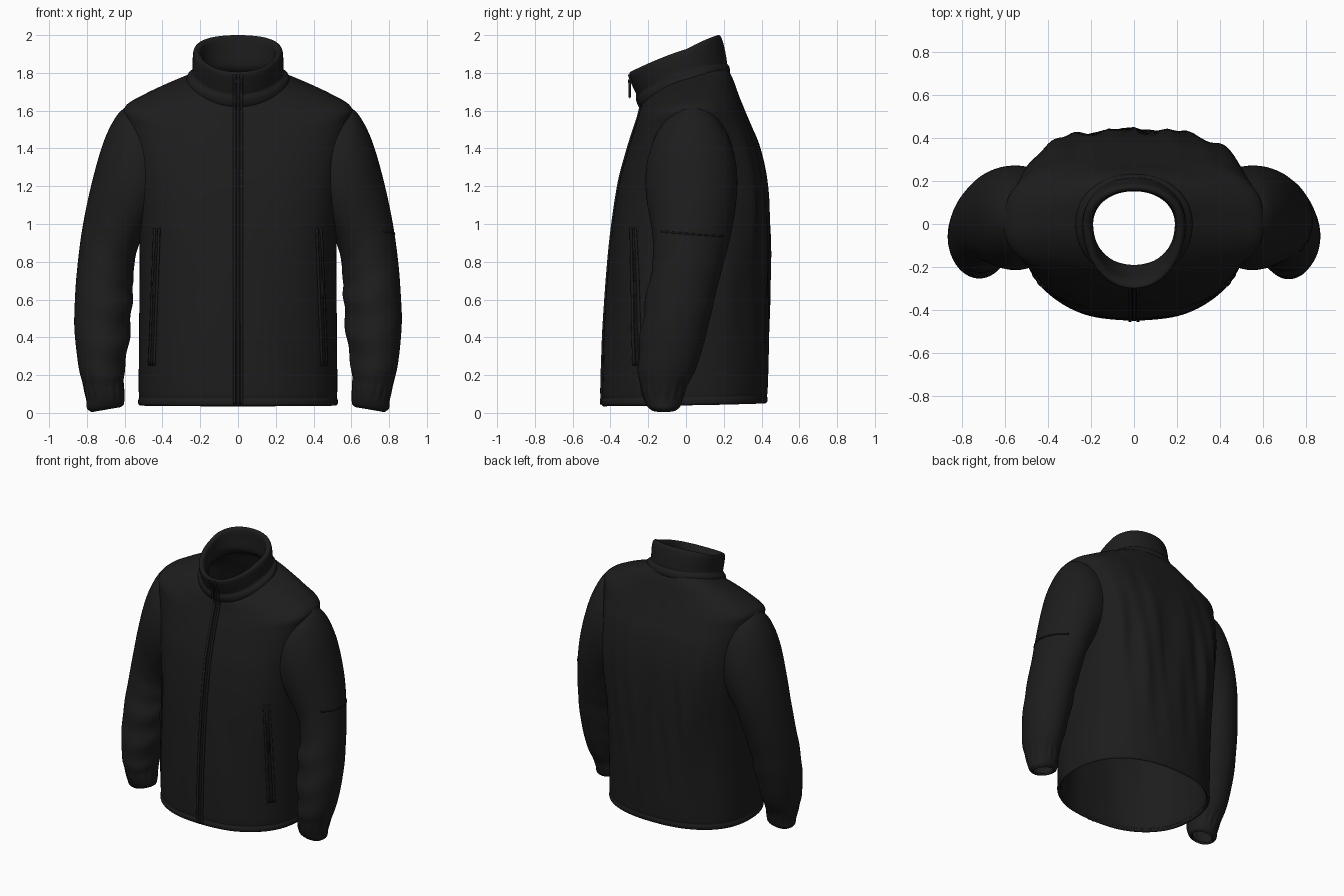
import bpy, bmesh, math
from mathutils import Vector
from mathutils.bvhtree import BVHTree

if "Cube" in bpy.data.objects:
    bpy.data.objects.remove(bpy.data.objects["Cube"])


def material(name, v):
    m = bpy.data.materials.new(name)
    m.diffuse_color = (v, v, v * 1.02, 1)
    m.use_nodes = True
    m.node_tree.nodes["Principled BSDF"].inputs["Base Color"].default_value = m.diffuse_color
    return m


FABRIC = material("black fleece", 0.012)
TRIM = material("dark trim", 0.007)


def spline(keys, steps):
    """Smooth Catmull-Rom rows through key rows; yields (progress, row)."""
    rows = []
    last = len(keys) - 1
    for i in range(last):
        p = [keys[max(0, min(last, i + d))] for d in (-1, 0, 1, 2)]
        for s in range(steps + (i == last - 1)):
            t = s / steps
            rows.append(((i + t) / last, [
                0.5 * (2 * b + (c - a) * t + (2 * a - 5 * b + 4 * c - d) * t * t
                       + (3 * b - a - 3 * c + d) * t ** 3)
                for a, b, c, d in zip(*p)]))
    return rows


def add_object(name, bm, mat, thickness=0, angle=40):
    me = bpy.data.meshes.new(name)
    bm.to_mesh(me)
    ob = bpy.data.objects.new(name, me)
    bpy.context.collection.objects.link(ob)
    me.materials.append(mat)
    if thickness:
        mod = ob.modifiers.new("thickness", 'SOLIDIFY')
        mod.thickness = thickness
        mod.offset = -1
    bpy.ops.object.select_all(action='DESELECT')
    ob.select_set(True)
    bpy.context.view_layer.objects.active = ob
    bpy.ops.object.shade_smooth_by_angle(angle=math.radians(angle))
    return ob


def loft(name, rows, point, n, thickness=0, flip=False, hole=lambda p: False):
    bm = bmesh.new()
    rings = [[bm.verts.new(point(t, r, 2 * math.pi * j / n)) for j in range(n)]
             for t, r in rows]
    for a, b in zip(rings, rings[1:]):
        for j in range(n):
            k = (j + 1) % n
            q = [a[j], a[k], b[k], b[j]]
            if not all(hole(v.co) for v in q):
                bm.faces.new(q[::-1] if flip else q)
    bmesh.ops.delete(bm, geom=[v for v in bm.verts if not v.link_faces], context='VERTS')
    bm.normal_update()
    tree = BVHTree.FromBMesh(bm)
    add_object(name, bm, FABRIC, thickness)
    bm.free()
    return tree


def bump(v, centre, width):
    return math.exp(-((v - centre) / width) ** 2)


# Torso and collar rings: side z, half width, front z, front y, back z, back y
def ring_point(r, th, e):
    zs, a, zf, yf, zb, yb = r
    c, s = math.cos(th), math.sin(th)
    x = a * math.copysign(abs(c) ** (2 / e), c)
    sy = abs(s) ** (2 / e)
    y = (yb if s > 0 else -abs(yf)) * sy
    z = zs + (zb - zf) / 2 * s + ((zb + zf) / 2 - zs) * s * s
    return x, y, z


def torso_point(t, r, th):
    # the chest and shoulder blades are squarer than the hem and neck
    e = 2.3 + (0.9 if math.sin(th) > 0 else 0.35) * bump(r[0], 1.15, 0.42)
    x, y, z = ring_point(r, th, e)
    # soft slanting folds on the back, faint ones low on the front
    if y > 0:
        f = bump(z, 0.95, 0.5) * min(1, y / 0.2)
        y += f * (0.009 * math.sin(24 * x + 3 * z) + 0.007 * math.sin(47 * x - 5 * z))
    else:
        f = bump(z, 0.5, 0.45) * min(1, -y / 0.2) * min(1, abs(x) / 0.15)
        y += f * 0.004 * math.sin(20 * abs(x) + 5 * z)
    return x, y, z


def armhole(p):
    return abs(p.x) > 0.4 and ((p.y - .03) / .17) ** 2 + ((p.z - 1.27) / .28) ** 2 < 1


torso_keys = [
    (.04, .520, .035, -.438, .05, .42), (.05, .528, .045, -.448, .06, .43),
    (.068, .528, .063, -.449, .078, .432), (.082, .523, .077, -.443, .092, .428),
    (.10, .525, .095, -.446, .11, .431), (.15, .526, .15, -.446, .16, .433),
    (.28, .525, .28, -.442, .28, .436), (.5, .523, .5, -.432, .5, .439),
    (.9, .522, .9, -.400, .9, .440), (1.2, .540, 1.2, -.358, 1.2, .426),
    (1.4, .568, 1.36, -.318, 1.4, .390), (1.54, .592, 1.46, -.288, 1.52, .345),
    (1.62, .598, 1.52, -.268, 1.60, .312), (1.68, .50, 1.57, -.252, 1.68, .280),
    (1.73, .38, 1.61, -.242, 1.76, .252), (1.77, .26, 1.64, -.232, 1.82, .222)]
torso = loft("jacket_body", spline(torso_keys, 7), torso_point, 128, 0.02, hole=armhole)

# Stand-up collar, rolled over the rim and down the inside
collar_keys = [
    (1.735, .262, 1.61, -.228, 1.79, .228), (1.76, .272, 1.63, -.248, 1.81, .234),
    (1.785, .266, 1.66, -.258, 1.835, .228), (1.80, .246, 1.685, -.255, 1.85, .216),
    (1.815, .240, 1.70, -.262, 1.865, .216), (1.87, .240, 1.75, -.285, 1.93, .204),
    (1.91, .236, 1.79, -.300, 1.985, .188), (1.925, .222, 1.806, -.292, 2.0, .172),
    (1.915, .200, 1.79, -.262, 1.985, .156), (1.86, .194, 1.73, -.228, 1.91, .154),
    (1.80, .192, 1.66, -.192, 1.83, .156), (1.74, .225, 1.62, -.195, 1.79, .20)]
collar = loft("collar", spline(collar_keys, 4),
              lambda t, r, th: ring_point(r, th, 2.1), 96)

# Sleeve rings: inner x, z, outer x, z, front y, back y, wrap toward the torso
sleeve_keys = [
    (.50, .94, .592, 1.622, -.20, .262, .075), (.52, .90, .648, 1.565, -.215, .272, .04),
    (.54, .84, .715, 1.425, -.205, .265, .015), (.55, .77, .783, 1.18, -.18, .24, 0),
    (.555, .69, .833, .92, -.175, .20, 0), (.56, .58, .860, .66, -.21, .155, 0),
    (.575, .40, .866, .45, -.24, .11, 0), (.60, .23, .845, .25, -.255, .055, 0),
    (.605, .14, .818, .14, -.24, .005, 0), (.602, .085, .803, .07, -.225, -.015, 0),
    (.605, .045, .800, .025, -.205, -.03, 0), (.625, .03, .775, .004, -.185, -.05, 0)]


def sleeve(side, name):
    def point(t, r, th):
        xi, zi, xo, zo, yf, yb, wrap = r
        c, s = math.cos(th), math.sin(th)
        # forearm creases, strongest on the inner front, and gathers at the cuff
        crease = bump(t, .52, .16) * (0.55 - 0.45 * c) * (0.6 - 0.4 * s)
        k = 1 + 0.06 * crease * math.sin(62 * t + 2.2 * s + 0.7 * side)
        k += 0.03 * bump(t, .77, .06) * math.sin(15 * th)
        x = (xi + xo) / 2 + c * k * (xo - xi) / 2 - wrap * s * s
        z = (zi + zo) / 2 + c * (zo - zi) / 2
        y = (yf + yb) / 2 + s * k * (yb - yf) / 2
        return side * x, y, z
    return loft(name, spline(sleeve_keys, 9), point, 72, 0.015, flip=side > 0)


left_tree = sleeve(1, "left_sleeve")
sleeve(-1, "right_sleeve")


# Thin strips laid on a surface by casting rays at it
def strip(name, path, width, trees, direction, across, mat=TRIM, lift=0.004):
    d, w = Vector(direction), Vector(across) * width / 2
    bm = bmesh.new()
    prev = None
    for p in path:
        pair = []
        for q in (Vector(p) - w, Vector(p) + w):
            hits = [h for h in (t.ray_cast(q - d * 3, d) for t in trees) if h[0]]
            if hits:
                pair.append(min(hits, key=lambda h: h[3])[0] - d * lift)
        if len(pair) < 2:
            prev = None
            continue
        pair = [bm.verts.new(v) for v in pair]
        if prev:
            f = bm.faces.new((prev[0], prev[1], pair[1], pair[0]))
            f.normal_update()
            if f.normal.dot(d) > 0:
                f.normal_flip()
        prev = pair
    add_object(name, bm, mat, 0.009)
    bm.free()


def line(a, b, n):
    return [Vector(a).lerp(Vector(b), i / n) for i in range(n + 1)]


def box(name, centre, size, mat=TRIM):
    bm = bmesh.new()
    bmesh.ops.create_cube(bm, size=1)
    for v in bm.verts:
        v.co = Vector(centre) + Vector(a * b for a, b in zip(v.co, size))
    bmesh.ops.bevel(bm, geom=bm.edges[:], offset=min(size) * 0.3, segments=2,
                    affect='EDGES')
    add_object(name, bm, mat)
    bm.free()


FRONT, X = (0, 1, 0), (1, 0, 0)
both = [torso, collar]

# Front zip: two fabric edges with the tape between them
for sx, label in ((-1, "right"), (1, "left")):
    strip(label + "_zip_edge", line((sx * .019, 0, .045), (sx * .019, 0, 1.79), 90),
          0.014, both, FRONT, X, FABRIC, 0.008)
strip("front_zip", line((0, 0, .045), (0, 0, 1.79), 90), 0.018, both, FRONT, X)
box("zip_slider", (0, -.295, 1.755), (.03, .025, .035))
box("zip_pull", (0, -.298, 1.705), (.02, .012, .08))

# Slanted hand pockets with pulls
for sx, label in ((-1, "right"), (1, "left")):
    for off in (-.012, .012):
        strip(label + "_pocket_edge", line((sx * .46 + off, 0, .25),
              (sx * .432 + off, 0, .98), 24), 0.009, [torso], FRONT, X, FABRIC, 0.011)
    strip(label + "_pocket_zip", line((sx * .46, 0, .25), (sx * .437, 0, .86), 24),
          0.013, [torso], FRONT, X, TRIM, 0.007)
    hit = torso.ray_cast(Vector((sx * .443, -3, .66)), Vector(FRONT))[0]
    box(label + "_pocket_pull", hit + Vector((0, -.01, 0)), (.018, .014, .08))

# Seam across the left upper sleeve
strip("sleeve_seam", [(0, -.13 + .33 * i / 24, .96 - .025 * i / 24) for i in range(25)],
      0.009, [left_tree], (-1, 0, 0), (0, 0, 1), TRIM, 0.004)
